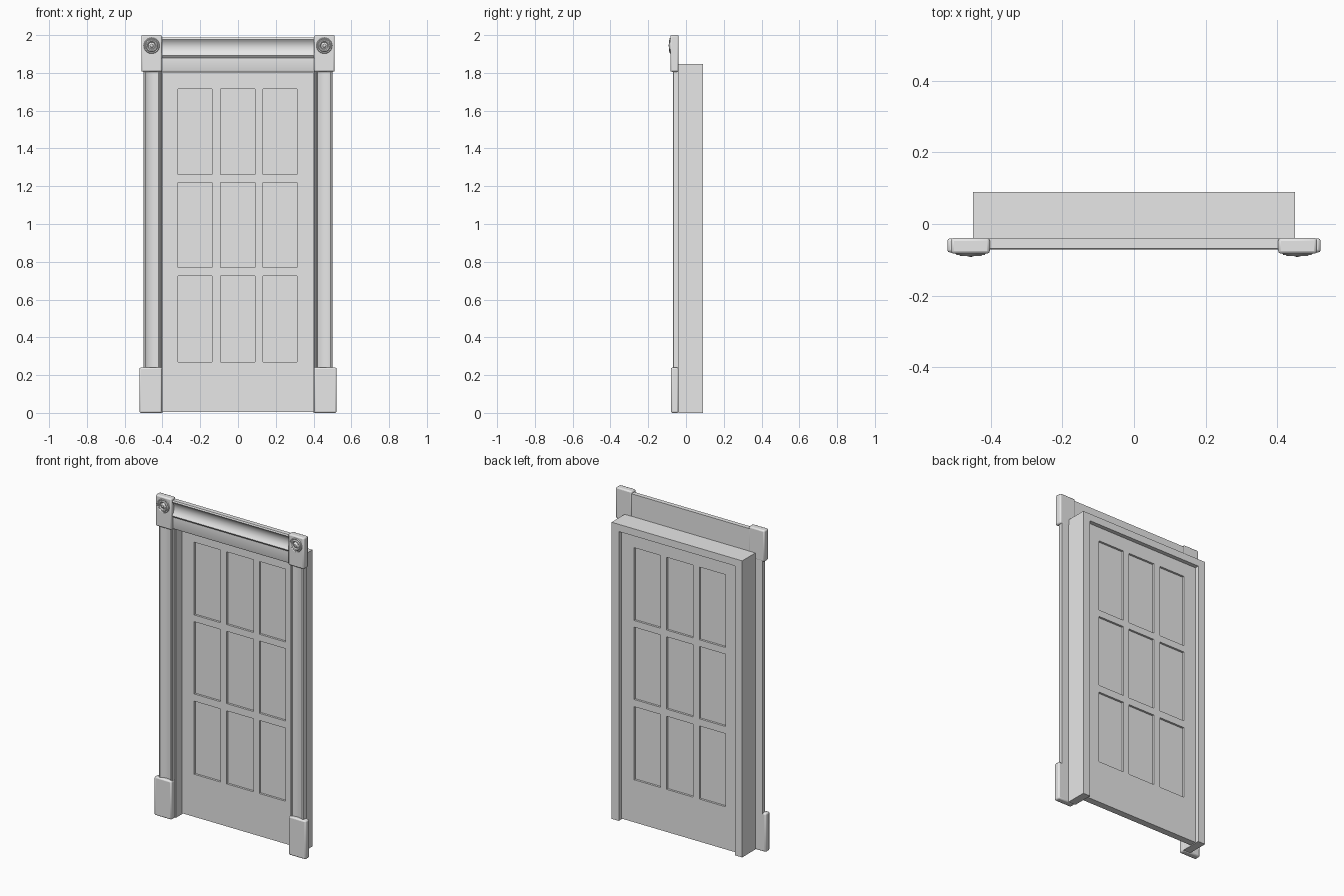
import bpy, bmesh, math
from mathutils import Vector, Matrix

cube = bpy.data.objects.get("Cube")
if cube:
    bpy.data.objects.remove(cube, do_unlink=True)

grey = bpy.data.materials.new("plain grey")
grey.use_nodes = True
colour = (0.8, 0.8, 0.8, 1)
grey.diffuse_color = colour
grey.node_tree.nodes["Principled BSDF"].inputs["Base Color"].default_value = colour


def finish(name, bm, bevel=0):
    """Turn a bmesh into a named, smooth-shaded object."""
    bmesh.ops.recalc_face_normals(bm, faces=bm.faces)
    mesh = bpy.data.meshes.new(name)
    bm.to_mesh(mesh)
    bm.free()
    mesh.materials.append(grey)
    obj = bpy.data.objects.new(name, mesh)
    bpy.context.collection.objects.link(obj)
    if bevel:
        mod = obj.modifiers.new("soft edges", "BEVEL")
        mod.width = bevel
        mod.segments = 2
    bpy.ops.object.select_all(action="DESELECT")
    obj.select_set(True)
    bpy.context.view_layer.objects.active = obj
    bpy.ops.object.shade_smooth_by_angle(angle=math.radians(35))
    return obj


def box(name, low, high, bevel=0):
    bm = bmesh.new()
    low, high = Vector(low), Vector(high)
    bmesh.ops.create_cube(bm, size=1)
    bmesh.ops.scale(bm, vec=high - low, verts=bm.verts)
    bmesh.ops.translate(bm, vec=(low + high) / 2, verts=bm.verts)
    return finish(name, bm, bevel)


def moulding(name, points, length):
    """Extrude a closed profile of 3D points along a vector."""
    bm = bmesh.new()
    face = bm.faces.new([bm.verts.new(p) for p in points])
    new = bmesh.ops.extrude_face_region(bm, geom=[face], use_keep_orig=True)["geom"]
    bmesh.ops.translate(bm, vec=length,
                        verts=[g for g in new if isinstance(g, bmesh.types.BMVert)])
    return finish(name, bm)


# Door leaf: a grid with nine openings, given thickness
xs = [-0.40, -0.317, -0.137, -0.093, 0.09, 0.132, 0.312, 0.40]
zs = [0.005, 0.27, 0.725, 0.77, 1.22, 1.262, 1.715, 1.805]
bm = bmesh.new()
grid = [[bm.verts.new((x, 0.022, z)) for z in zs] for x in xs]
for i in range(len(xs) - 1):
    for j in range(len(zs) - 1):
        if not (i % 2 and j % 2):
            bm.faces.new((grid[i][j], grid[i + 1][j],
                          grid[i + 1][j + 1], grid[i][j + 1]))
new = bmesh.ops.extrude_face_region(bm, geom=bm.faces[:], use_keep_orig=True)["geom"]
bmesh.ops.translate(bm, vec=(0, 0.042, 0),
                    verts=[g for g in new if isinstance(g, bmesh.types.BMVert)])
finish("door_leaf", bm)

# Panes set back inside the openings
for row in (1, 3, 5):
    for col in (1, 3, 5):
        box(f"pane_{row // 2 + 1}_{col // 2 + 1}",
            (xs[col], 0.035, zs[row]), (xs[col + 1], 0.051, zs[row + 1]))

# Jamb head across the top of the opening
box("jamb_head", (-0.45, -0.04, 1.802), (0.45, 0.09, 1.847))

# Casing section: distance from the centre, depth
casing = [(0.405, -0.04), (0.405, -0.066), (0.409, -0.07), (0.416, -0.07),
          (0.42, -0.063), (0.435, -0.059), (0.45, -0.057), (0.465, -0.059),
          (0.482, -0.064), (0.49, -0.07), (0.497, -0.067), (0.50, -0.06),
          (0.50, -0.04)]
# Rosette section: radius, height
rings = [(0, 0.011), (0.008, 0.010), (0.013, 0.004), (0.018, 0.002),
         (0.023, 0.008), (0.029, 0.009), (0.034, 0.004), (0.039, 0.006),
         (0.044, 0)]

for side, s in (("left", 1), ("right", -1)):
    def span(a, b):
        return min(s * a, s * b), max(s * a, s * b)

    a, b = span(0.40, 0.45)
    box(f"{side}_jamb", (a, -0.04, 0), (b, 0.09, 1.802))
    moulding(f"{side}_casing", [(s * x, y, 0.1) for x, y in casing], (0, 0, 1.72))
    a, b = span(0.403, 0.522)
    box(f"{side}_plinth_block", (a, -0.08, 0), (b, -0.04, 0.24), 0.008)
    a, b = span(0.403, 0.512)
    box(f"{side}_corner_block", (a, -0.083, 1.806), (b, -0.039, 2.0), 0.008)

    # Turned rosette on the corner block
    bm = bmesh.new()
    verts = [bm.verts.new((r, -h, 0)) for r, h in rings]
    edges = [bm.edges.new(pair) for pair in zip(verts, verts[1:])]
    bmesh.ops.spin(bm, geom=verts + edges, cent=(0, 0, 0), axis=(0, 1, 0),
                   angle=math.tau, steps=24, use_duplicate=False)
    bmesh.ops.remove_doubles(bm, verts=bm.verts, dist=0.0005)
    bmesh.ops.transform(bm, matrix=Matrix.Translation((s * 0.457, -0.081, 1.944)),
                        verts=bm.verts)
    finish(f"{side}_rosette", bm)

# Header moulding: flat band, bead, cove and top lip (depth, height)
header = [(-0.04, 1.808), (-0.062, 1.808), (-0.065, 1.815), (-0.062, 1.88),
          (-0.067, 1.886), (-0.072, 1.892), (-0.067, 1.90), (-0.058, 1.912),
          (-0.054, 1.935), (-0.057, 1.957), (-0.066, 1.97), (-0.072, 1.978),
          (-0.068, 1.987), (-0.04, 1.987)]
moulding("header_moulding", [(-0.405, y, z) for y, z in header], (0.81, 0, 0))
